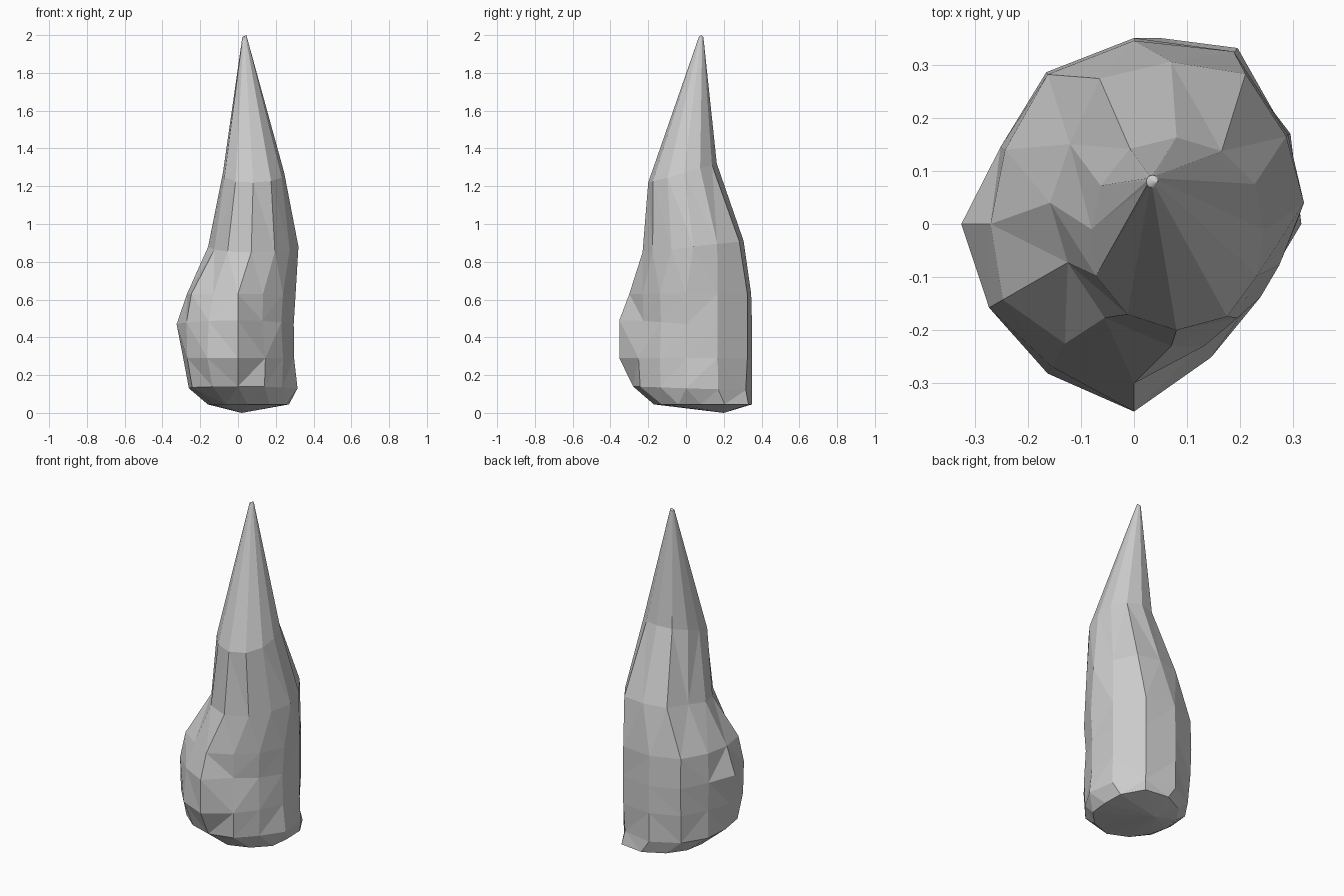
import bpy, bmesh, math

# Each ring: height, back-front tilt, centre x, centre y, then radii
# every 30 degrees counter-clockwise, starting at the front
rings = [
    (0.045, 0.00, 0.05, 0.08, (.25, .24, .24, .22, .25, .29, .27, .24, .22, .21, .21, .23)),
    (0.13, -0.01, 0.00, 0.00, (.28, .28, .27, .315, .34, .365, .35, .31, .28, .26, .28, .27)),
    (0.29, 0.00, 0.00, 0.00, (.353, .29, .275, .297, .335, .375, .35, .325, .28, .29, .31, .325)),
    (0.47, -0.02, 0.00, 0.00, (.353, .26, .265, .295, .335, .375, .35, .33, .29, .325, .315, .31)),
    (0.63, 0.00, 0.00, 0.00, (.30, .265, .275, .305, .335, .375, .345, .325, .28, .27, .285, .26)),
    (0.88, 0.03, 0.07, 0.04, (.27, .25, .235, .25, .25, .28, .265, .27, .22, .228, .225, .25)),
    (1.27, 0.05, 0.08, -0.01, (.19, .19, .175, .165, .17, .17, .173, .175, .165, .16, .175, .185)),
    (1.99, 0.00, 0.035, 0.08, (.012,) * 12),
]

bm = bmesh.new()
loops = []
for z, tilt, cx, cy, radii in rings:
    loop = []
    for i, r in enumerate(radii):
        a = math.radians(30 * i - 90)
        loop.append(bm.verts.new((cx + r * math.cos(a), cy + r * math.sin(a),
                                  z + tilt * math.sin(a))))
    loops.append(loop)

# Sides of the spire
n = 12
for low, high in zip(loops, loops[1:]):
    for i in range(n):
        j = (i + 1) % n
        bm.faces.new((low[i], low[j], high[j], high[i]))

# Blunt underside and pointed tip
foot = bm.verts.new((0.02, 0.20, 0.0))
tip = bm.verts.new((0.045, 0.08, 2.0))
for i in range(n):
    j = (i + 1) % n
    bm.faces.new((loops[0][j], loops[0][i], foot))
    bm.faces.new((loops[-1][i], loops[-1][j], tip))

# Rough, faceted rock surface
bmesh.ops.triangulate(bm, faces=bm.faces[:], quad_method='BEAUTY')
bmesh.ops.recalc_face_normals(bm, faces=bm.faces[:])
mesh = bpy.data.meshes.new("rock_spire")
bm.to_mesh(mesh)
bm.free()
bpy.context.collection.objects.link(bpy.data.objects.new("rock_spire", mesh))
